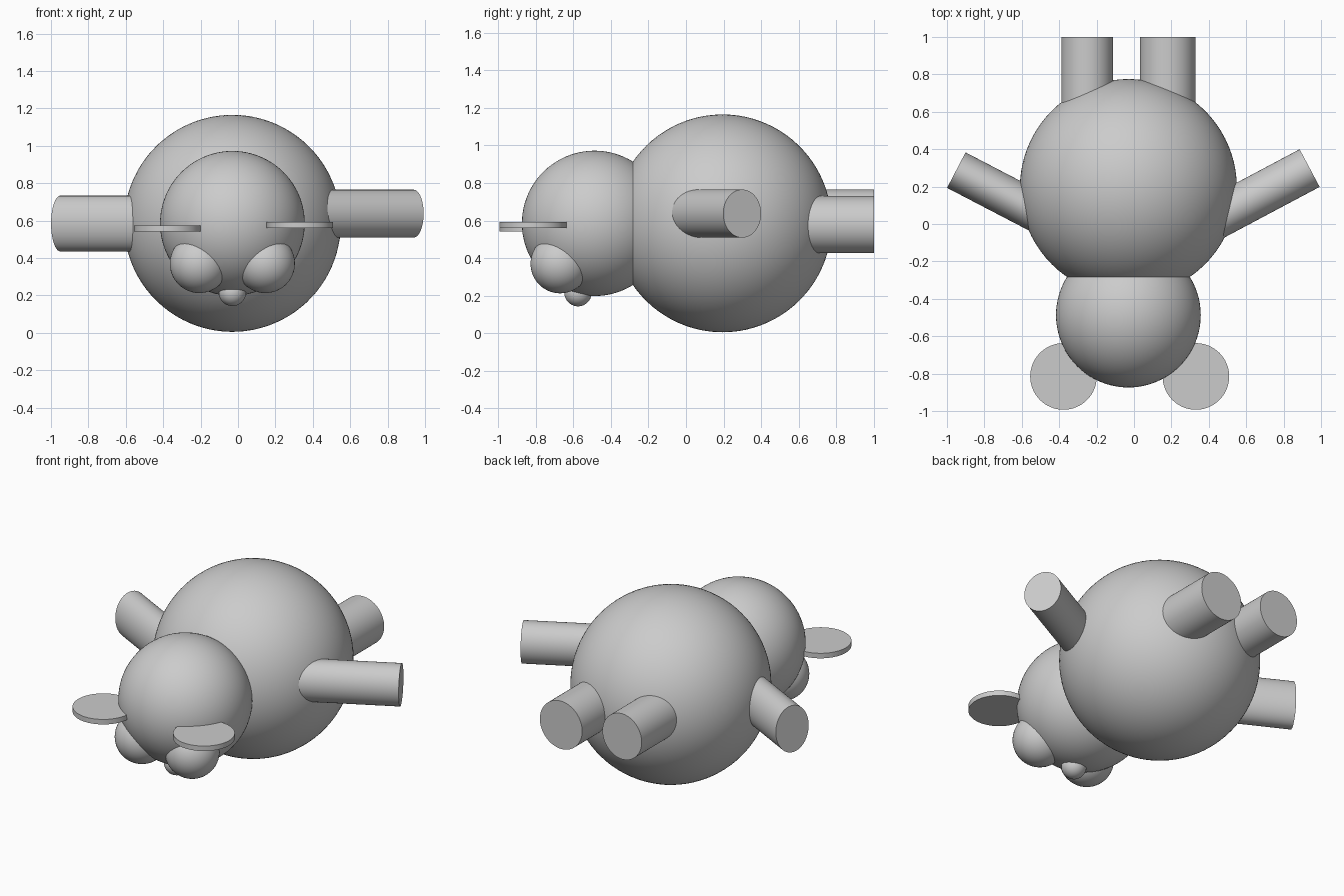
import bpy
import math
from mathutils import Vector

cube = bpy.data.objects.get("Cube")
if cube:
    bpy.data.objects.remove(cube, do_unlink=True)

GREY = (0.6, 0.6, 0.6, 1.0)
grey = bpy.data.materials.new("plain_grey")
grey.use_nodes = True
grey.diffuse_color = GREY
grey.node_tree.nodes["Principled BSDF"].inputs["Base Color"].default_value = GREY


def finish(name):
    ob = bpy.context.object
    ob.name = name
    ob.data.materials.append(grey)
    bpy.ops.object.shade_smooth_by_angle(angle=math.radians(35))
    return ob


def ball(name, centre, radius, detail=5):
    bpy.ops.mesh.primitive_ico_sphere_add(subdivisions=detail, radius=radius, location=centre)
    return finish(name)


def limb(name, root, tip, half_width, half_height):
    """Oval cylinder lying flat from root to tip."""
    root, tip = Vector(root), Vector(tip)
    axis = tip - root
    bpy.ops.mesh.primitive_cylinder_add(vertices=64, radius=1, depth=1, location=(root + tip) / 2)
    ob = finish(name)
    # Local x becomes vertical, local z runs along the limb
    ob.rotation_euler = (0, math.pi / 2, math.atan2(axis.y, axis.x))
    ob.scale = (half_height, half_width, axis.length)


def ear(name, centre):
    bpy.ops.mesh.primitive_cylinder_add(vertices=64, radius=0.178, depth=0.032, location=centre)
    finish(name)


# Body and head
MID = -0.03
head_centre = Vector((MID, -0.487, 0.585))
ball("body", (MID, 0.195, 0.585), 0.58)
ball("head", head_centre, 0.387)

# Eyes and nose, low on the head
for side, x in (("right", -1), ("left", 1)):
    offset = Vector((0.53 * x, -0.55, -0.645)) * 0.333
    ball(side + "_eye", head_centre + offset, 0.158, 4)
ball("nose", (MID, -0.575, 0.216), 0.073, 4)

# Flat round ears
ear("right_ear", (-0.377, -0.815, 0.557))
ear("left_ear", (0.331, -0.815, 0.577))

# Arms, spread outward
limb("right_arm", (-0.33, -0.035, 0.584), (-0.95, 0.288, 0.584), 0.107, 0.149)
limb("left_arm", (0.32, -0.03, 0.637), (0.939, 0.299, 0.637), 0.114, 0.128)

# Legs, pointing straight back
limb("right_leg", (-0.25, 0.4, 0.62), (-0.25, 1.0, 0.62), 0.138, 0.145)
limb("left_leg", (0.18, 0.4, 0.578), (0.18, 1.0, 0.578), 0.149, 0.152)
